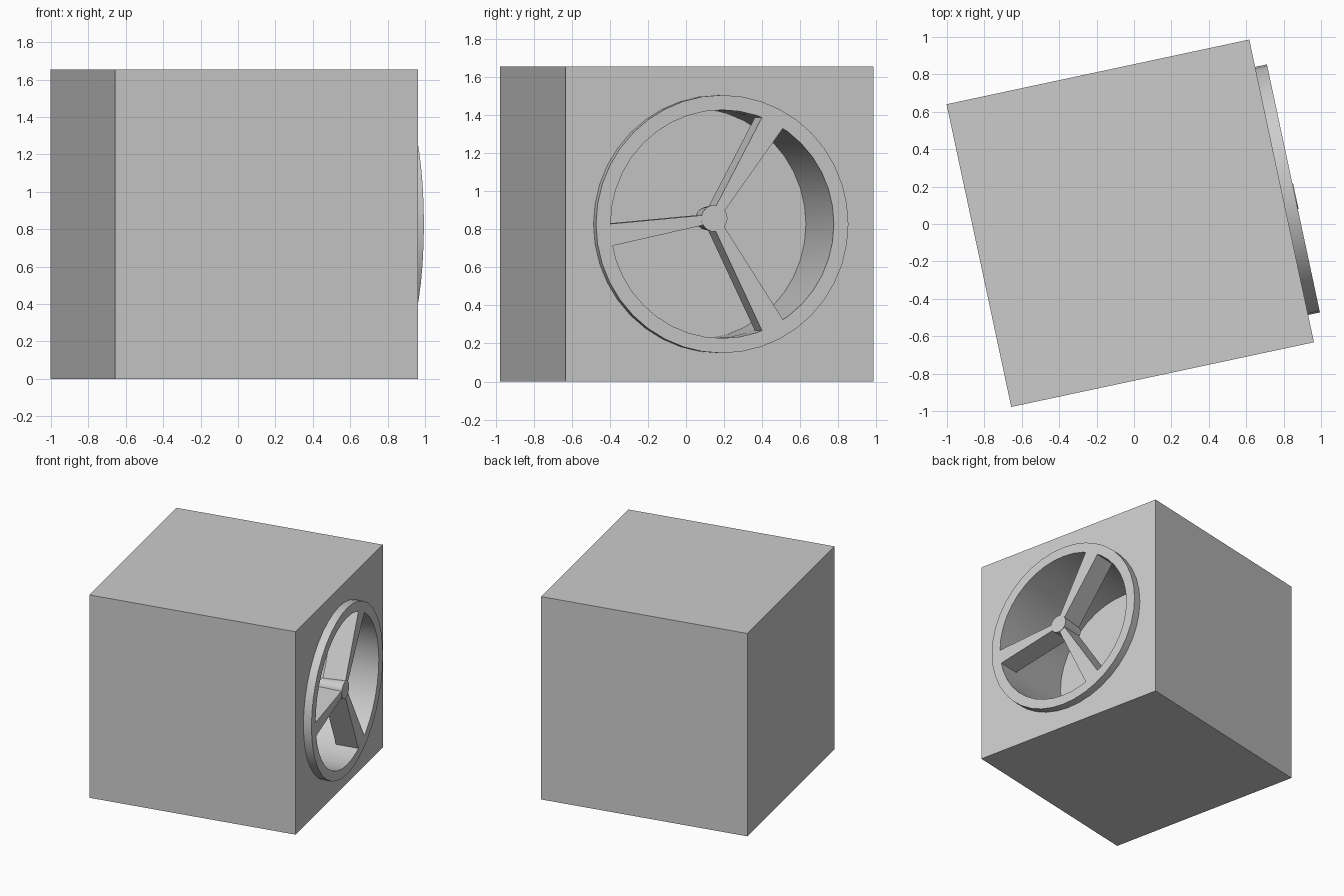
import bpy, bmesh
from math import radians, cos, sin, tau
from mathutils import Matrix, Vector

if "Cube" in bpy.data.objects:
    bpy.data.objects.remove(bpy.data.objects["Cube"])

SIDE = 1.655
FRONT = 0.892          # local x of the ring's front plane
R_OUT, R_IN = 0.678, 0.60
SEG = 40
FRAME = Matrix.Translation((-0.02, 0.004, SIDE / 2)) @ Matrix.Rotation(radians(12.06), 4, 'Z')


def finish(name, bm, smooth=True):
    bmesh.ops.recalc_face_normals(bm, faces=bm.faces)
    mesh = bpy.data.meshes.new(name)
    bm.to_mesh(mesh)
    bm.free()
    ob = bpy.data.objects.new(name, mesh)
    bpy.context.collection.objects.link(ob)
    ob.matrix_world = FRAME
    if smooth:
        shade(ob)
    return ob


def shade(ob):
    bpy.ops.object.select_all(action='DESELECT')
    ob.select_set(True)
    bpy.context.view_layer.objects.active = ob
    bpy.ops.object.shade_smooth_by_angle(angle=radians(30))


def lathe(name, profile, closed=False, cy=0.0, cz=0.0, seg=SEG):
    """Turn (x, radius) points around the local x axis."""
    bm = bmesh.new()
    rings = [[bm.verts.new((x, cy + r * cos(tau * i / seg), cz + r * sin(tau * i / seg)))
              for i in range(seg)] for x, r in profile]
    pairs = list(zip(rings, rings[1:]))
    if closed:
        pairs.append((rings[-1], rings[0]))
    else:
        bm.faces.new(rings[0])
        bm.faces.new(rings[-1])
    for a, b in pairs:
        for i in range(seg):
            j = (i + 1) % seg
            bm.faces.new((a[i], a[j], b[j], b[i]))
    return finish(name, bm)


# Box body with a deep round opening
bm = bmesh.new()
bmesh.ops.create_cube(bm, size=SIDE)
body = finish("box_body", bm, smooth=False)
cutter = lathe("opening_cutter", [(FRONT + 0.1, R_IN), (FRONT - 0.235, R_IN), (FRONT - 0.75, R_IN + 0.01)])
cutter.hide_render = True
mod = body.modifiers.new("opening", 'BOOLEAN')
mod.object, mod.operation, mod.solver = cutter, 'DIFFERENCE', 'EXACT'
bpy.context.view_layer.objects.active = body
bpy.ops.object.modifier_apply(modifier=mod.name)
bpy.data.objects.remove(cutter)
shade(body)

# Raised rim around the opening
BACK = SIDE / 2 - 0.002
lathe("rim", [(FRONT, R_IN), (FRONT, R_OUT), (BACK, R_OUT), (BACK, R_IN)], closed=True)

# Small hub, slightly off centre
HUB = Vector((0, -0.043, 0.03))
lathe("hub", [(FRONT + 0.004, 0.07), (FRONT - 0.19, 0.06)], cy=HUB.y, cz=HUB.z, seg=24)

# Three wedge spokes, widening from the hub to the rim
for n, (a0, a1) in enumerate([(57, 69), (180, 191), (291, 303)]):
    bm = bmesh.new()
    p0, p1 = (Vector((0, cos(radians(a)), sin(radians(a)))) * (R_IN + 0.012) for a in (a0, a1))
    mid = (p0 + p1) / 2 - HUB
    side = Vector((0, -mid.z, mid.y)).normalized() * 0.022
    outline = [HUB - side, p0, p1, HUB + side]
    front, back = ([bm.verts.new(p + Vector((x, 0, 0))) for p in outline]
                   for x in (FRONT, FRONT - 0.18))
    bm.faces.new(front)
    bm.faces.new(back)
    for i in range(4):
        j = (i + 1) % 4
        bm.faces.new((front[i], front[j], back[j], back[i]))
    finish(f"spoke_{n + 1}", bm, smooth=False)
